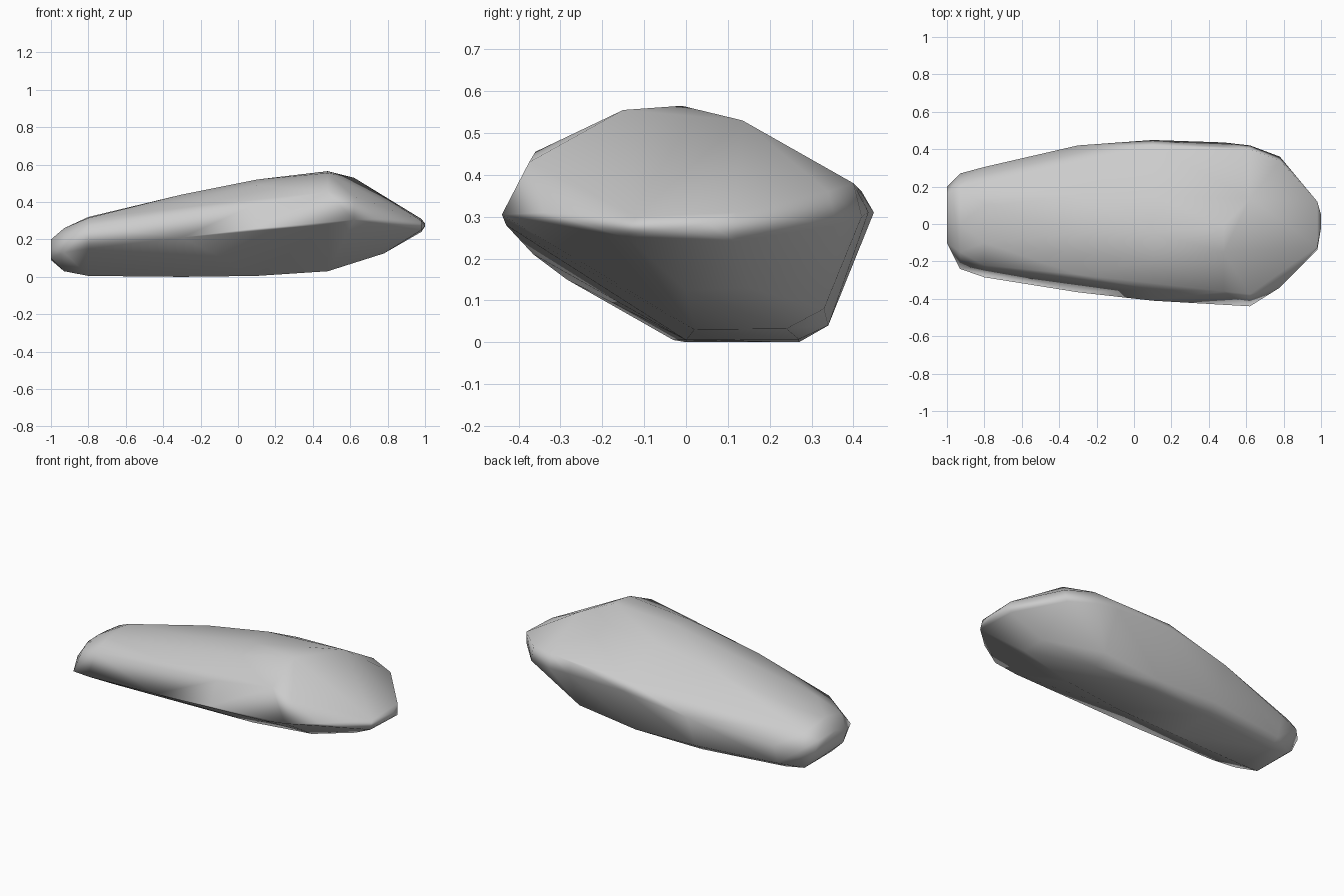
import bpy, bmesh

# Rock cross-sections: x position -> outline points (y, z)
SECTIONS = {
    -1.0: [(-.07, .10), (.15, .09), (.2, .14), (.16, .2), (0, .2), (-.1, .15)],
    -.93: [(-.06, .03), (.2, .03), (.27, .15), (.2, .24), (0, .26), (-.15, .23), (-.24, .13)],
    -.80: [(-.03, .005), (.2, .005), (.27, .05), (.305, .17), (.1, .32), (-.1, .315),
           (-.22, .27), (-.285, .15)],
    -.30: [(0, 0), (.27, 0), (.34, .05), (.42, .25), (.15, .425), (-.05, .44),
           (-.27, .37), (-.365, .21)],
    .10: [(0, .005), (.27, .007), (.34, .04), (.449, .31), (.42, .36), (.15, .495),
          (-.05, .52), (-.2, .49), (-.35, .39), (-.41, .26)],
    .48: [(.02, .03), (.24, .032), (.33, .08), (.436, .31), (.41, .37), (-.01, .565),
          (-.15, .555), (-.36, .455), (-.43, .28)],
    .62: [(.4, .38), (.42, .3), (.135, .53), (-.375, .43), (-.44, .305)],
    .78: [(0, .125), (.15, .13), (.36, .28), (.34, .36), (-.34, .31)],
    .98: [(-.14, .25), (-.12, .3), (.12, .31), (.12, .24)],
    1.0: [(-.02, .27), (.05, .285)],
}

# Wrap one convex skin round all the sections
bm = bmesh.new()
for x, outline in SECTIONS.items():
    for y, z in outline:
        bm.verts.new((x, y, z))
hull = bmesh.ops.convex_hull(bm, input=bm.verts[:])
loose = [v for v in bm.verts if not v.link_faces]
bmesh.ops.delete(bm, geom=loose, context='VERTS')
bmesh.ops.recalc_face_normals(bm, faces=bm.faces[:])

mesh = bpy.data.meshes.new("rock")
bm.to_mesh(mesh)
bm.free()
mesh.shade_smooth()
rock = bpy.data.objects.new("rock", mesh)
bpy.context.collection.objects.link(rock)

# Large facets dominate the soft shading
rock.modifiers.new("soft_facets", 'WEIGHTED_NORMAL').keep_sharp = False
